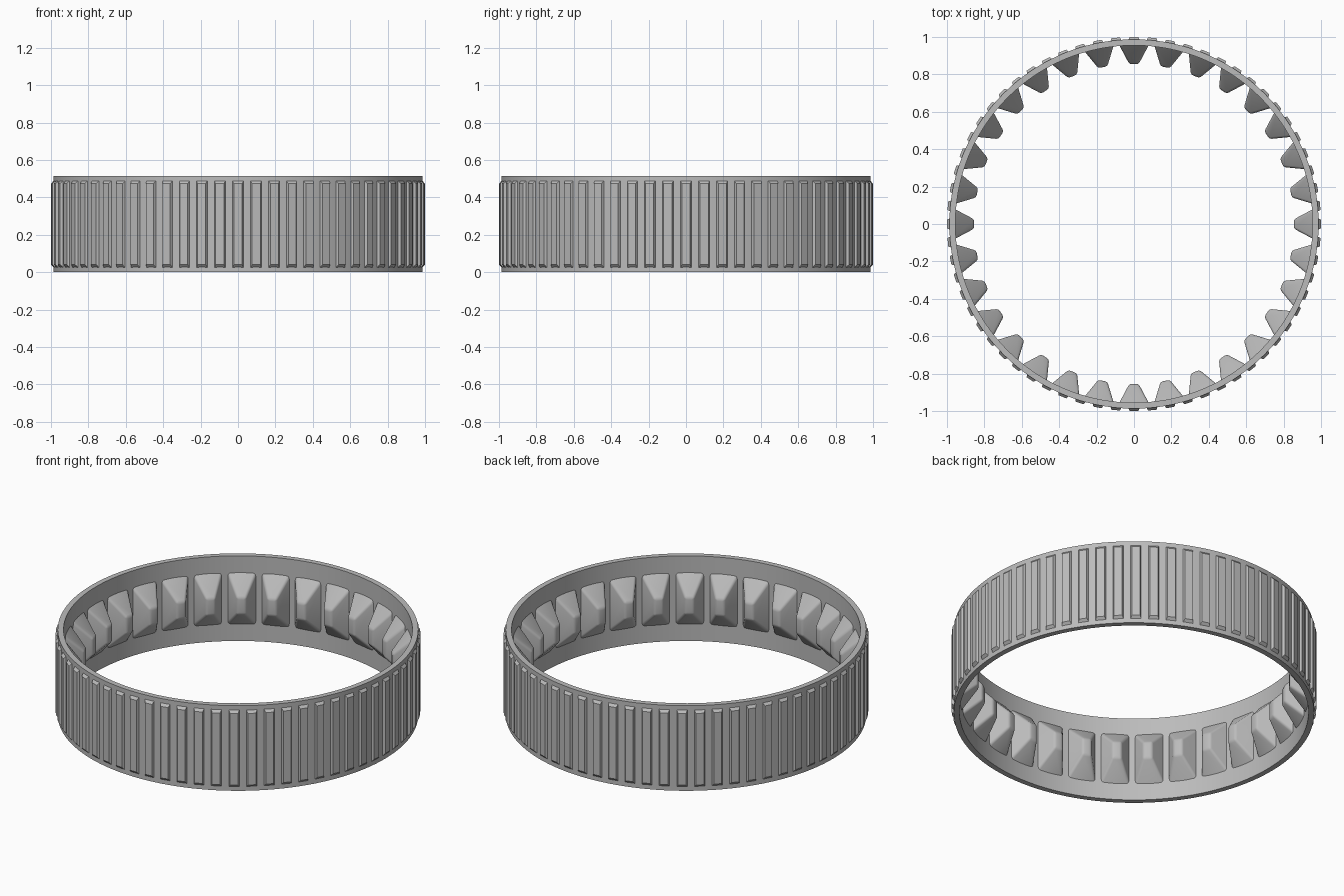
import bpy, bmesh, math
from mathutils import Matrix, Vector

cube = bpy.data.objects.get("Cube")
if cube:
    bpy.data.objects.remove(cube, do_unlink=True)

grey = bpy.data.materials.new("plain grey")
grey.use_nodes = True
grey.diffuse_color = (0.5, 0.5, 0.5, 1)
grey.node_tree.nodes["Principled BSDF"].inputs["Base Color"].default_value = (0.5, 0.5, 0.5, 1)

HEIGHT = 0.514
MID = HEIGHT / 2
OUTER, INNER = 0.987, 0.955


def finish(name, bm):
    bmesh.ops.recalc_face_normals(bm, faces=bm.faces)
    mesh = bpy.data.meshes.new(name)
    bm.to_mesh(mesh)
    bm.free()
    obj = bpy.data.objects.new(name, mesh)
    bpy.context.collection.objects.link(obj)
    mesh.materials.append(grey)
    bpy.ops.object.select_all(action='DESELECT')
    obj.select_set(True)
    bpy.context.view_layer.objects.active = obj
    bpy.ops.object.shade_smooth_by_angle(angle=math.radians(25))
    return obj


def frustum(bm, base, tip, round_tip=0):
    """Tapered block along the radius; base and tip are (radius, half width, half height)."""
    loops = []
    for r, w, h in (base, tip):
        loops.append([bm.verts.new((r, sx * w, MID + sz * h))
                      for sx, sz in ((-1, -1), (1, -1), (1, 1), (-1, 1))])
    a, b = loops
    bm.faces.new(a)
    cap = bm.faces.new(b)
    for i in range(4):
        j = (i + 1) % 4
        bm.faces.new((a[i], a[j], b[j], b[i]))
    if round_tip:
        bmesh.ops.recalc_face_normals(bm, faces=bm.faces)
        edges = list(cap.edges) + [e for e in bm.edges if (e.verts[0] in a) != (e.verts[1] in a)]
        bmesh.ops.bevel(bm, geom=edges, offset=round_tip, segments=3,
                        profile=0.5, affect='EDGES', clamp_overlap=True)


def radial_copies(bm, count):
    source = list(bm.verts) + list(bm.edges) + list(bm.faces)
    for i in range(1, count):
        copy = bmesh.ops.duplicate(bm, geom=source)["geom"]
        bmesh.ops.rotate(bm, verts=[g for g in copy if isinstance(g, bmesh.types.BMVert)],
                         cent=Vector(), matrix=Matrix.Rotation(math.tau * i / count, 3, 'Z'))


# Thin ring wall: a rectangular section spun around the axis
bm = bmesh.new()
section = [bm.verts.new((r, 0, z)) for r, z in
           ((INNER, 0), (OUTER, 0), (OUTER, HEIGHT), (INNER, HEIGHT))]
edges = [bm.edges.new((section[i], section[(i + 1) % 4])) for i in range(4)]
bmesh.ops.spin(bm, geom=section + edges, cent=(0, 0, 0), axis=(0, 0, 1),
               angle=math.tau, steps=192, use_merge=True)
bmesh.ops.remove_doubles(bm, verts=bm.verts, dist=1e-5)
finish("ring_wall", bm)

# Chamfered upright ribs on the outside
bm = bmesh.new()
frustum(bm, (0.982, 0.031, 0.236), (1.0, 0.022, 0.216))
radial_copies(bm, 64)
finish("outer_ribs", bm)

# Tapered teeth on the inside, with softened tips
bm = bmesh.new()
frustum(bm, (0.962, 0.082, 0.163), (0.855, 0.025, 0.05), round_tip=0.012)
radial_copies(bm, 32)
finish("inner_teeth", bm)
